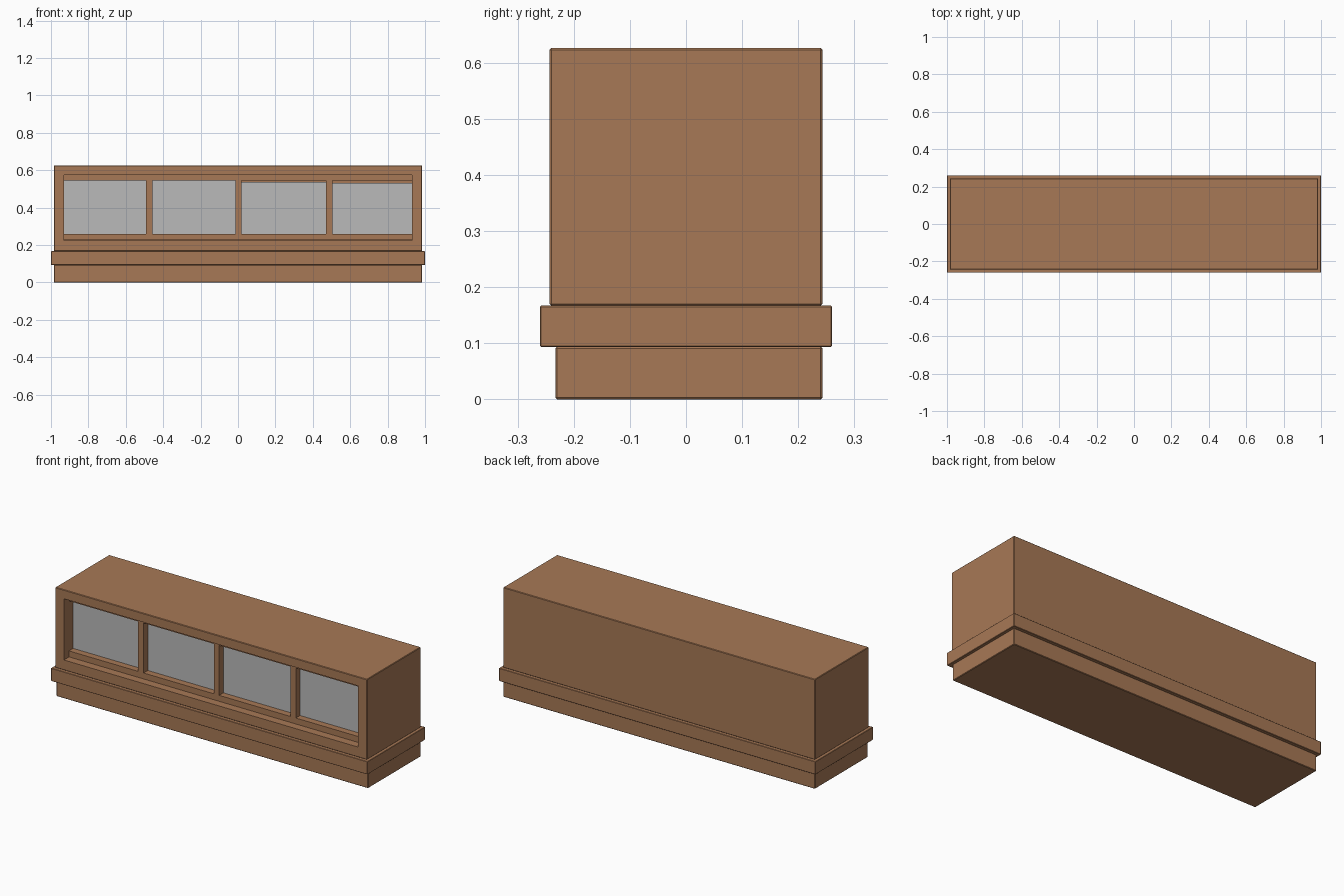
import bpy, bmesh

if "Cube" in bpy.data.objects:
    bpy.data.objects.remove(bpy.data.objects["Cube"])

def material(name, rgb):
    m = bpy.data.materials.new(name)
    m.diffuse_color = (*rgb, 1)
    m.use_nodes = True
    m.node_tree.nodes["Principled BSDF"].inputs["Base Color"].default_value = m.diffuse_color
    return m

wood = material("brown_wood", (0.39, 0.19, 0.092))
glass = material("grey_glass", (0.49, 0.49, 0.49))

def box(name, x, y, z, mat, bevel=0.0, recess=None):
    """Box from (min, max) ranges, with optional bevel and front recess (x, z, back y)."""
    bm = bmesh.new()
    bmesh.ops.create_cube(bm, size=1)
    for v in bm.verts:
        v.co = [r[0] if c < 0 else r[1] for c, r in zip(v.co, (x, y, z))]
    if bevel:
        bmesh.ops.bevel(bm, geom=bm.edges[:], offset=bevel, segments=1, affect='EDGES')
    if recess:
        rx, rz, back = recess
        bm.normal_update()
        front = max((f for f in bm.faces if f.normal.y < -0.9), key=lambda f: f.calc_area())
        cz = (z[0] + z[1]) / 2

        def fit(depth):
            for v in front.verts:
                v.co = (rx[0] if v.co.x < 0 else rx[1], depth, rz[0] if v.co.z < cz else rz[1])
        bmesh.ops.inset_region(bm, faces=[front], thickness=0.02)
        fit(y[0])
        bmesh.ops.inset_region(bm, faces=[front], thickness=0.01)
        fit(back)
    bmesh.ops.recalc_face_normals(bm, faces=bm.faces[:])
    me = bpy.data.meshes.new(name)
    bm.to_mesh(me)
    bm.free()
    me.materials.append(mat)
    ob = bpy.data.objects.new(name, me)
    bpy.context.collection.objects.link(ob)
    return ob

# Plinth, projecting band and hollowed cabinet
box("plinth", (-0.985, 0.985), (-0.233, 0.243), (0, 0.094), wood, 0.003)
box("band", (-1, 1), (-0.26, 0.26), (0.093, 0.167), wood, 0.002)
box("cabinet", (-0.985, 0.985), (-0.243, 0.243), (0.167, 0.626), wood, 0.003,
    ((-0.93, 0.93), (0.225, 0.575), -0.15))

# Recessed window rails
front, rear = -0.198, -0.153
box("bottom_rail", (-0.93, 0.93), (front, rear), (0.226, 0.26), wood)
box("top_rail", (-0.93, 0.93), (front, rear), (0.545, 0.574), wood)

# Uprights between the panes
uprights = (-0.475, 0.003, 0.487)
for i, cx in enumerate(uprights):
    box(f"upright_{i + 1}", (cx - 0.017, cx + 0.017), (front, rear), (0.259, 0.546), wood)

# Panes of glass; the right-hand ones sit slightly lower
edges = (-0.93, *uprights, 0.93)
for i, top in enumerate((0.55, 0.55, 0.537, 0.531)):
    box(f"pane_{i + 1}", (edges[i], edges[i + 1]), (-0.16, -0.152), (0.25, top), glass)
